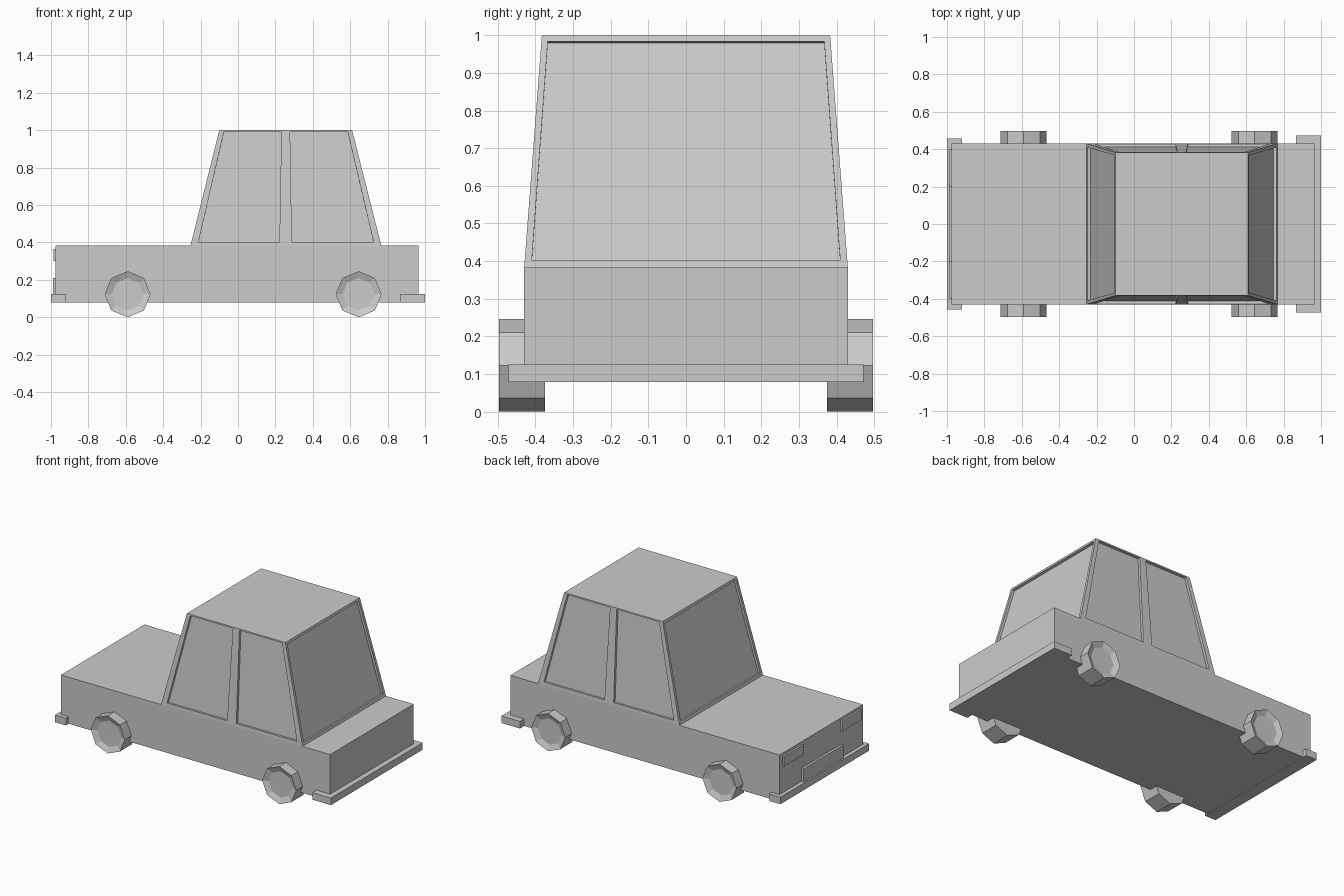
import bpy, bmesh
from math import radians
from mathutils import Vector, Matrix

if "Cube" in bpy.data.objects:
    bpy.data.objects.remove(bpy.data.objects["Cube"])


def finish(bm, name):
    bmesh.ops.remove_doubles(bm, verts=bm.verts, dist=1e-5)
    bmesh.ops.recalc_face_normals(bm, faces=bm.faces)
    mesh = bpy.data.meshes.new(name)
    bm.to_mesh(mesh)
    bm.free()
    obj = bpy.data.objects.new(name, mesh)
    bpy.context.collection.objects.link(obj)
    return obj


def box(name, x, y, z):
    bm = bmesh.new()
    size = [b - a for a, b in (x, y, z)]
    mid = [(a + b) / 2 for a, b in (x, y, z)]
    bmesh.ops.create_cube(bm, size=1, matrix=Matrix.Translation(mid) @ Matrix.Diagonal((*size, 1)))
    return finish(bm, name)


def window_panel(bm, corners, u, v, depth=0.016):
    """Quad (bottom a-b, top d-c, counter-clockwise from outside) with a recessed pane."""
    a, b, c, d = [Vector(p) for p in corners]
    inward = -(b - a).cross(d - a).normalized() * depth
    rim = [a.lerp(b, s).lerp(d.lerp(c, s), t)
           for s, t in ((u[0], v[0]), (u[1], v[0]), (u[1], v[1]), (u[0], v[1]))]
    rings = [[bm.verts.new(p) for p in ring]
             for ring in ((a, b, c, d), rim, [p + inward for p in rim])]
    for outer, inner in zip(rings, rings[1:]):
        for i in range(4):
            j = (i + 1) % 4
            bm.faces.new((outer[i], outer[j], inner[j], inner[i]))
    bm.faces.new(rings[2])


# Lower body and bumpers
box("body", (-0.975, 0.965), (-0.43, 0.43), (0.08, 0.383))
box("front_bumper", (-1.0, -0.92), (-0.457, 0.457), (0.079, 0.125))
box("rear_bumper", (0.866, 1.0), (-0.472, 0.472), (0.079, 0.125))

# Headlights and grille plate
for side, s in (("left", -1), ("right", 1)):
    box(side + "_headlight", (-0.987, -0.97), sorted((0.2 * s, 0.4 * s)), (0.30, 0.365))
box("grille", (-0.99, -0.97), (-0.205, 0.205), (0.123, 0.21))

# Cabin: tapered block with recessed windows
X0, XM, X1, Y, Z0 = -0.254, 0.256, 0.766, 0.43, 0.383
T0, T1, TY, Z1 = -0.10, 0.61, 0.383, 1.0
bm = bmesh.new()
for s in (-1, 1):
    for lo0, lo1, hi0, hi1, u in ((X0, XM, T0, XM, (0.075, 0.932)),
                                  (XM, X1, XM, T1, (0.063, 0.928))):
        quad = [(lo0, s * Y, Z0), (lo1, s * Y, Z0), (hi1, s * TY, Z1), (hi0, s * TY, Z1)]
        if s > 0:
            quad = [quad[i] for i in (1, 0, 3, 2)]
            u = (1 - u[1], 1 - u[0])
        window_panel(bm, quad, u, (0.033, 0.985))
for s, lo, hi in ((-1, X0, T0), (1, X1, T1)):
    quad = [(lo, -s * Y, Z0), (lo, s * Y, Z0), (hi, s * TY, Z1), (hi, -s * TY, Z1)]
    window_panel(bm, quad, (0.022, 0.978), (0.031, 0.974))
bm.faces.new([bm.verts.new(p) for p in ((T0, -TY, Z1), (XM, -TY, Z1), (T1, -TY, Z1),
                                        (T1, TY, Z1), (XM, TY, Z1), (T0, TY, Z1))])
finish(bm, "cabin")

# Octagonal wheels with recessed hubs
for end, x in (("front", -0.59), ("rear", 0.645)):
    for side, s in (("left", -1), ("right", 1)):
        bm = bmesh.new()
        bmesh.ops.create_cone(bm, cap_ends=True, segments=8, radius1=0.123, radius2=0.123,
                              depth=0.123,
                              matrix=Matrix.Translation((x, s * 0.436, 0.123))
                              @ Matrix.Rotation(radians(90), 4, 'X'))
        cap = [f for f in bm.faces if f.normal.y * s > 0.9]
        bmesh.ops.inset_region(bm, faces=cap, thickness=0.037)
        bmesh.ops.translate(bm, verts=cap[0].verts, vec=(0, -s * 0.015, 0))
        finish(bm, f"{end}_{side}_wheel")
